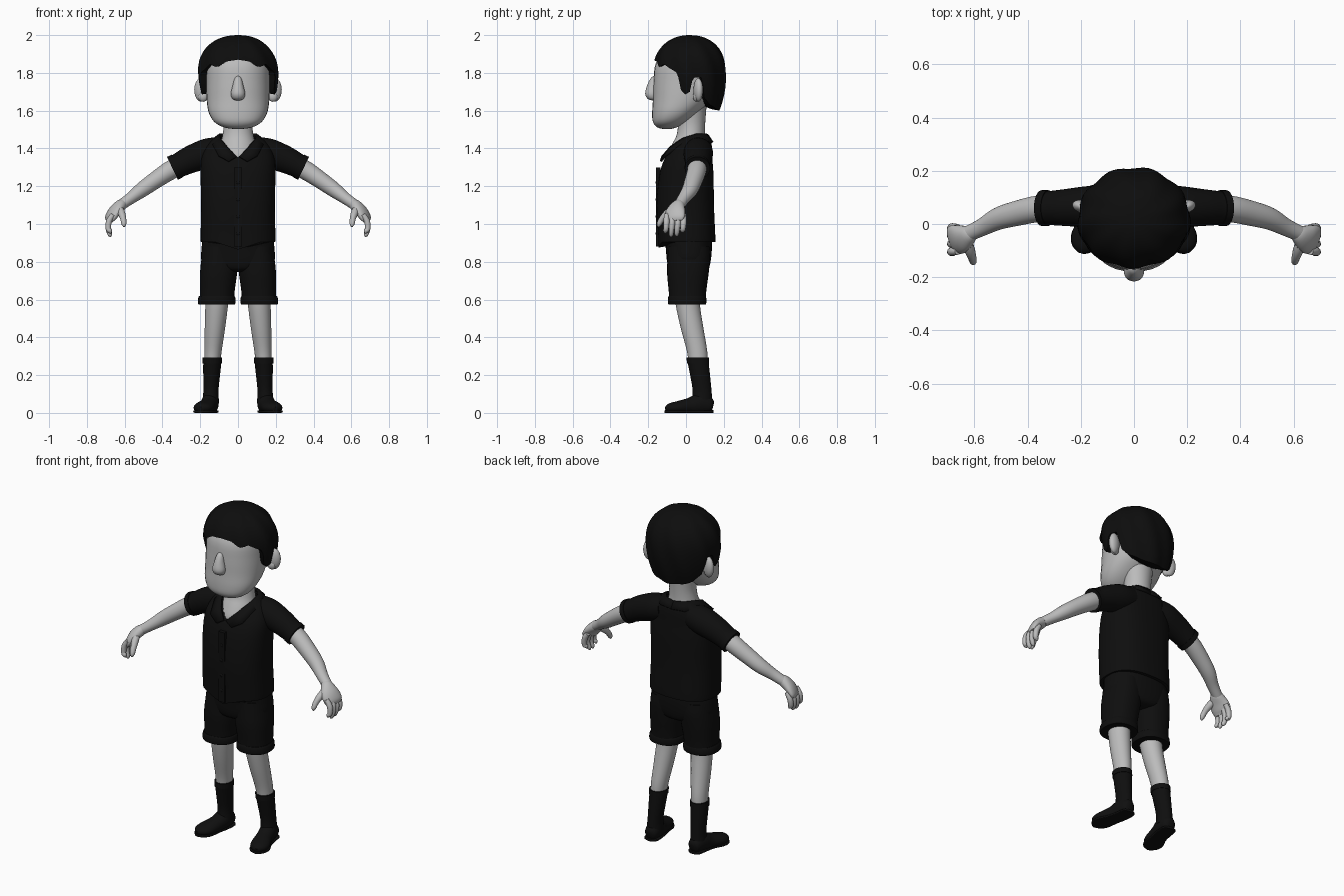
import bpy, bmesh, math
from mathutils import Vector, Matrix


def material(name, value):
    m = bpy.data.materials.new(name)
    m.diffuse_color = (value, value, value, 1)
    return m


SKIN = material("grey_skin", 0.5)
HAIR = material("black_hair", 0.004)
CLOTH = material("black_cloth", 0.0045)
SHOE = material("black_shoe", 0.005)


def finish(name, bm, mat, mirror=False, angle=50):
    bmesh.ops.remove_doubles(bm, verts=bm.verts, dist=0.0002)
    bmesh.ops.recalc_face_normals(bm, faces=bm.faces)
    me = bpy.data.meshes.new(name)
    bm.to_mesh(me)
    bm.free()
    me.materials.append(mat)
    ob = bpy.data.objects.new(name, me)
    bpy.context.collection.objects.link(ob)
    bpy.context.view_layer.objects.active = ob
    ob.select_set(True)
    bpy.ops.object.shade_smooth_by_angle(angle=math.radians(angle))
    ob.select_set(False)
    if mirror:
        ob.modifiers.new("mirror", 'MIRROR').use_mirror_merge = False
    return ob


def smooth_path(keys, steps):
    """Catmull-Rom interpolation of tuples (x, y, z, ra, rb)."""
    out = []
    for i in range(len(keys) - 1):
        p = [keys[max(i - 1, 0)], keys[i], keys[i + 1], keys[min(i + 2, len(keys) - 1)]]
        for s in range(steps):
            t = s / steps
            out.append([0.5 * (2 * b + (c - a) * t + (2 * a - 5 * b + 4 * c - d) * t * t
                               + (3 * b - a - 3 * c + d) * t ** 3) for a, b, c, d in zip(*p)])
    return out + [list(keys[-1])]


def loft(name, keys, mat, mirror=False, flat=True, n=32, power=2, steps=4, warp=None, cap_end=True):
    """Skin ellipse sections: horizontal ones when flat, else square to the path."""
    path = smooth_path(keys, steps)
    pts = [Vector(p[:3]) for p in path]
    bm, rings, q, old = bmesh.new(), [], None, None
    for i, p in enumerate(path):
        tan = (pts[min(i + 1, len(pts) - 1)] - pts[max(i - 1, 0)]).normalized()
        if not flat:
            q = tan.to_track_quat('Z', 'Y') if q is None else old.rotation_difference(tan) @ q
            old = tan
        ring = []
        for k in range(n):
            a = 2 * math.pi * k / n
            c, s = math.cos(a), math.sin(a)
            v = Vector((math.copysign(abs(c) ** (2 / power), c) * max(p[3], 0.001),
                        math.copysign(abs(s) ** (2 / power), s) * max(p[4], 0.001), 0))
            v = pts[i] + (v if flat else q @ v)
            ring.append(bm.verts.new(warp(v) if warp else v))
        rings.append(ring)
    for r0, r1 in zip(rings, rings[1:]):
        for k in range(n):
            bm.faces.new((r0[k], r0[(k + 1) % n], r1[(k + 1) % n], r1[k]))
    bm.faces.new(rings[0])
    if cap_end:
        bm.faces.new(rings[-1])
    return finish(name, bm, mat, mirror)


def ball(name, loc, size, mat, mirror=False, rot=0):
    bm = bmesh.new()
    bmesh.ops.create_uvsphere(bm, u_segments=20, v_segments=12, radius=1)
    bm.transform(Matrix.Translation(loc) @ Matrix.Rotation(rot, 4, 'Z') @ Matrix.Diagonal((*size, 1)))
    return finish(name, bm, mat, mirror)


# Head, neck, nose and ears
loft("head", [(0, -.10, 1.503, .02, .02), (0, -.10, 1.512, .075, .052), (0, -.085, 1.54, .125, .09),
              (0, -.055, 1.59, .155, .124), (0, -.02, 1.66, .166, .155), (0, 0, 1.75, .168, .172),
              (0, .02, 1.85, .165, .18), (0, .03, 1.93, .12, .13), (0, .03, 1.96, .04, .05)], SKIN, power=2.2)
loft("neck", [(0, .0, 1.30, .13, .09), (0, .0, 1.36, .11, .10), (0, .015, 1.42, .095, .09),
              (0, .025, 1.47, .082, .075), (0, .03, 1.54, .076, .072), (0, .03, 1.64, .09, .08)], SKIN)
loft("nose", [(0, -.172, 1.655, .012, .01), (0, -.178, 1.664, .03, .026), (0, -.18, 1.69, .038, .036),
              (0, -.175, 1.73, .029, .032), (0, -.17, 1.77, .018, .018), (0, -.165, 1.785, .004, .004)],
     SKIN, n=20)
ball("ear", (.195, .065, 1.71), (.038, .024, .062), SKIN, True, .3)
ball("ear_lobe", (.185, .055, 1.675), (.026, .018, .028), SKIN, True)

# Hair: a wavy cap whose lower edge leaves the face and ears free
EDGE = [(0, 1.87), (18, 1.86), (32, 1.83), (45, 1.845), (58, 1.82), (70, 1.80), (75, 1.71), (82, 1.685),
        (90, 1.70), (95, 1.775), (110, 1.775), (116, 1.67), (130, 1.63), (150, 1.61), (180, 1.60)]


def hair_edge(deg):
    for (a, za), (b, zb) in zip(EDGE, EDGE[1:]):
        if deg <= b:
            return za + (zb - za) * (deg - a) / (b - a)
    return EDGE[-1][1]


bm, rows, N, M = bmesh.new(), [], 96, 16
for j in range(M + 3):
    row = []
    for k in range(N):
        a = 2 * math.pi * k / N
        low = hair_edge(math.degrees(min(a, 2 * math.pi - a)))
        z = 2.0 - (2.0 - low) * (1 - math.cos(min(j / M, 1) * math.pi / 2))
        if z > 1.8:
            r = max(0, 1 - ((z - 1.8) / .2) ** 2.2) ** (1 / 2.2)
        else:
            r = 1 - .2 * ((1.8 - z) / .2) ** 2
        r *= 1 + .022 * math.sin(9 * a + 1 + 14 * z) * min(1, j / 6)
        if j > M:                       # turned-under edge
            r *= (.74, .35)[j - M - 1]
            z += (.008, .03)[j - M - 1]
        row.append(bm.verts.new((.21 * r * math.sin(a), .02 - .192 * r * math.cos(a), z)))
    rows.append(row)
for r0, r1 in zip(rows, rows[1:]):
    for k in range(N):
        bm.faces.new((r0[k], r0[(k + 1) % N], r1[(k + 1) % N], r1[k]))
finish("hair", bm, HAIR)


# Shirt with a V neck and a dipping front hem
def shirt_warp(v):
    if v.y < .03 and v.z > 1.3:
        v.z = min(v.z, 1.355 + abs(v.x) * 1.05)
    if v.z < .93 and v.y < -.1:
        v.z -= .04 * max(0, 1 - abs(v.x) / .12)
    return v


loft("shirt", [(0, .005, .905, .197, .15), (0, .004, .94, .198, .151), (0, -.004, 1.1, .195, .152),
               (0, .002, 1.25, .198, .144), (0, .012, 1.34, .195, .128), (0, .03, 1.40, .175, .108),
               (0, .045, 1.44, .145, .086), (0, .045, 1.47, .10, .07)], CLOTH, power=2.5, n=64,
     warp=shirt_warp, cap_end=False)
loft("sleeve", [(.09, .065, 1.39, .07, .07), (.16, .065, 1.375, .078, .078), (.25, .062, 1.342, .07, .072),
                (.315, .06, 1.31, .064, .064), (.345, .06, 1.296, .064, .064)], CLOTH, True, False)
loft("sleeve_hem", [(.322, .06, 1.307, .067, .067), (.347, .06, 1.295, .067, .067)], CLOTH, True, False, steps=1)

# Collar: folded strips of inner and outer edge points
COLLAR = [((0, .118, 1.475), (0, .145, 1.435)), ((.06, .105, 1.48), (.085, .135, 1.44)),
          ((.10, .05, 1.478), (.135, .06, 1.452)), ((.095, -.02, 1.455), (.135, -.03, 1.42)),
          ((.06, -.085, 1.412), (.105, -.115, 1.365)), ((.008, -.13, 1.36), (.05, -.138, 1.335))]
bm = bmesh.new()
pairs = [[bm.verts.new(p) for p in pair] for pair in COLLAR]
for (a, b), (c, d) in zip(pairs, pairs[1:]):
    bm.faces.new((a, b, d, c))
collar = finish("collar", bm, CLOTH, True)
collar.modifiers.new("thickness", 'SOLIDIFY').thickness = .012

# Button strip down the front, and buttons
bm = bmesh.new()
bmesh.ops.create_cube(bm, size=1, matrix=Matrix.Translation((0, -.147, 1.09)) @ Matrix.Diagonal((.04, .022, .42, 1)))
finish("button_strip", bm, CLOTH, angle=30)
for i in range(4):
    ball("button_%d" % i, (0, -.157, .95 + i * .09), (.009, .004, .009), CLOTH)

# Shorts: hips, legs and turned-up cuffs
loft("shorts_hips", [(0, .015, .745, .04, .06), (0, .015, .76, .12, .10), (0, .015, .80, .19, .115),
                     (0, .015, .87, .193, .122), (0, .01, .93, .185, .125)], CLOTH, power=2.4)
loft("shorts_leg", [(.112, .008, .585, .09, .095), (.109, .008, .65, .092, .10), (.103, .01, .74, .098, .11),
                    (.098, .015, .82, .095, .113), (.095, .015, .88, .09, .11)], CLOTH, True, power=2.3)
loft("shorts_cuff", [(.113, .006, .575, .097, .099), (.113, .006, .585, .10, .102),
                     (.112, .006, .61, .098, .101), (.112, .006, .62, .093, .097)], CLOTH, True, steps=2, power=2.3)

# Legs, socks and shoes
loft("leg", [(.11, .005, .66, .064, .068), (.113, .01, .57, .06, .064), (.122, .032, .45, .054, .06),
             (.132, .058, .33, .046, .054), (.137, .065, .26, .042, .05)], SKIN, True)
loft("sock", [(.145, .085, .05, .045, .055), (.143, .085, .12, .04, .05), (.139, .073, .21, .045, .053),
              (.136, .064, .27, .048, .056), (.136, .062, .292, .049, .057)], CLOTH, True)
loft("sock_band", [(.137, .064, .262, .051, .059), (.136, .062, .292, .051, .059)], CLOTH, True, steps=1)


def ground(v):
    v.z = max(v.z, .006)
    return v


loft("shoe", [(.142, .143, .035, .015, .02), (.143, .13, .038, .036, .04), (.148, .08, .048, .046, .056),
              (.16, .02, .035, .047, .045), (.18, -.045, .028, .054, .034), (.192, -.085, .025, .042, .026),
              (.198, -.107, .02, .014, .012)], SHOE, True, False, warp=ground)
loft("sole", [(.143, .146, .007, .012, .007), (.144, .13, .007, .04, .007), (.15, .07, .007, .045, .007),
              (.163, .01, .007, .046, .007), (.181, -.05, .007, .056, .007), (.193, -.09, .007, .042, .007),
              (.199, -.11, .007, .012, .007)], SHOE, True, False, power=5)

# Arms and hands
loft("arm", [(.28, .06, 1.325, .052, .052), (.36, .057, 1.283, .05, .05), (.44, .04, 1.23, .047, .045),
             (.51, .02, 1.18, .042, .04), (.57, -.012, 1.135, .033, .031), (.62, -.035, 1.10, .03, .028)],
     SKIN, True, False)
loft("palm", [(.60, -.03, 1.112, .022, .02), (.62, -.04, 1.10, .036, .03), (.65, -.055, 1.07, .054, .029),
              (.675, -.06, 1.035, .056, .022), (.683, -.06, 1.015, .045, .012)], SKIN, True, False, n=24)
for i, tip in enumerate((.95, .932, .935, .955)):
    y = -.103 + i * .03
    loft("finger_%d" % i, [(.662, y, 1.05, .013, .013), (.683, y, 1.015, .016, .016),
                           (.687, y - .003, .975, .014, .014), (.678, y - .006, tip + .012, .012, .012),
                           (.674, y - .006, tip, .004, .004)], SKIN, True, False, n=14, steps=3)
loft("thumb", [(.63, -.06, 1.085, .02, .02), (.618, -.095, 1.06, .02, .02), (.608, -.125, 1.03, .016, .016),
               (.604, -.142, 1.0, .013, .013), (.603, -.147, .985, .004, .004)], SKIN, True, False, n=16, steps=3)
